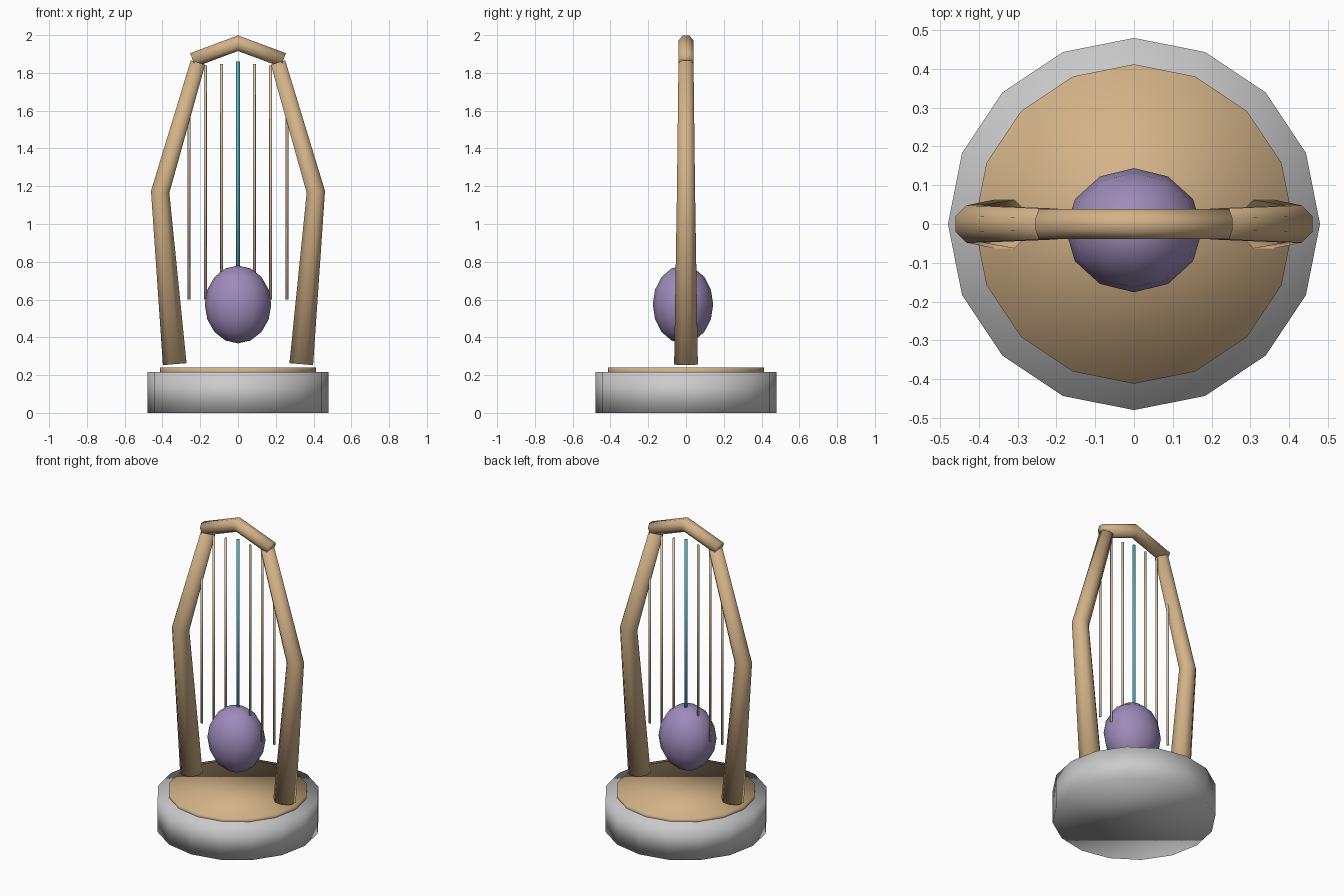
import bpy, bmesh, math
from mathutils import Vector

if "Cube" in bpy.data.objects:
    bpy.data.objects.remove(bpy.data.objects["Cube"])


def material(name, rgb):
    m = bpy.data.materials.new(name)
    m.diffuse_color = (*rgb, 1)
    m.use_nodes = True
    m.node_tree.nodes["Principled BSDF"].inputs["Base Color"].default_value = m.diffuse_color
    return m


WOOD = material("wood", (0.65, 0.45, 0.245))
PURPLE = material("purple", (0.34, 0.26, 0.49))
TEAL = material("teal", (0.09, 0.42, 0.52))
CREAM = material("cream", (0.69, 0.57, 0.39))


def finish(bm, name, mat=None):
    bmesh.ops.recalc_face_normals(bm, faces=bm.faces)
    for f in bm.faces:
        f.smooth = True
    me = bpy.data.meshes.new(name)
    bm.to_mesh(me)
    bm.free()
    ob = bpy.data.objects.new(name, me)
    bpy.context.collection.objects.link(ob)
    if mat:
        me.materials.append(mat)
    return ob


def tube(name, points, radii, sides, mat=None, phase=0.0):
    """Capped tube along a path in the xz plane, mitred at the bends."""
    bm = bmesh.new()
    pts = [Vector((x, 0, z)) for x, z in points]
    depth = Vector((0, 1, 0))
    rings = []
    for i, (p, r) in enumerate(zip(pts, radii)):
        a = (p - pts[i - 1]).normalized() if i else None
        b = (pts[i + 1] - p).normalized() if i < len(pts) - 1 else None
        a, b = a or b, b or a
        t = (a + b).normalized()
        across = depth.cross(t) / t.dot(a)
        angles = [2 * math.pi * k / sides + phase for k in range(sides)]
        rings.append([bm.verts.new(p + r * (math.cos(g) * across + math.sin(g) * depth))
                      for g in angles])
    for lo, hi in zip(rings, rings[1:]):
        for k in range(sides):
            n = (k + 1) % sides
            bm.faces.new((lo[k], lo[n], hi[n], hi[k]))
    bm.faces.new(rings[0])
    bm.faces.new(rings[-1])
    return finish(bm, name, mat)


# Round base and wooden top plate
tube("base", [(0, 0), (0, 0.217)], [0.48, 0.48], 16)
tube("base_plate", [(0, 0.2), (0, 0.24)], [0.412, 0.412], 16, WOOD)

# Tapered bent posts on both sides
for side, s in (("left", -1), ("right", 1)):
    tube(side + "_post", [(0.335 * s, 0.258), (0.412 * s, 1.17), (0.212 * s, 1.855)],
         [0.068, 0.052, 0.043], 8, WOOD, math.pi / 8)

# Peaked crossbar
tube("crossbar", [(-0.24, 1.868), (0, 1.957), (0.24, 1.868)], [0.042] * 3, 8, WOOD, math.pi / 8)

# Seven hanging strings, the middle one teal
for i in range(-3, 4):
    r = 0.008 if i else 0.01
    top = (1.86, 1.847, 1.838, 1.78)[abs(i)]
    tube(f"string_{i + 4}", [(i * 0.0865, 0.6), (i * 0.0865, top)], [r, r], 6,
         CREAM if i else TEAL)

# Egg-shaped body hanging in front
bm = bmesh.new()
bmesh.ops.create_uvsphere(bm, u_segments=12, v_segments=8, radius=1)
bmesh.ops.scale(bm, vec=(0.176, 0.16, 0.206), verts=bm.verts)
bmesh.ops.translate(bm, vec=(0, -0.016, 0.574), verts=bm.verts)
finish(bm, "orb", PURPLE)
